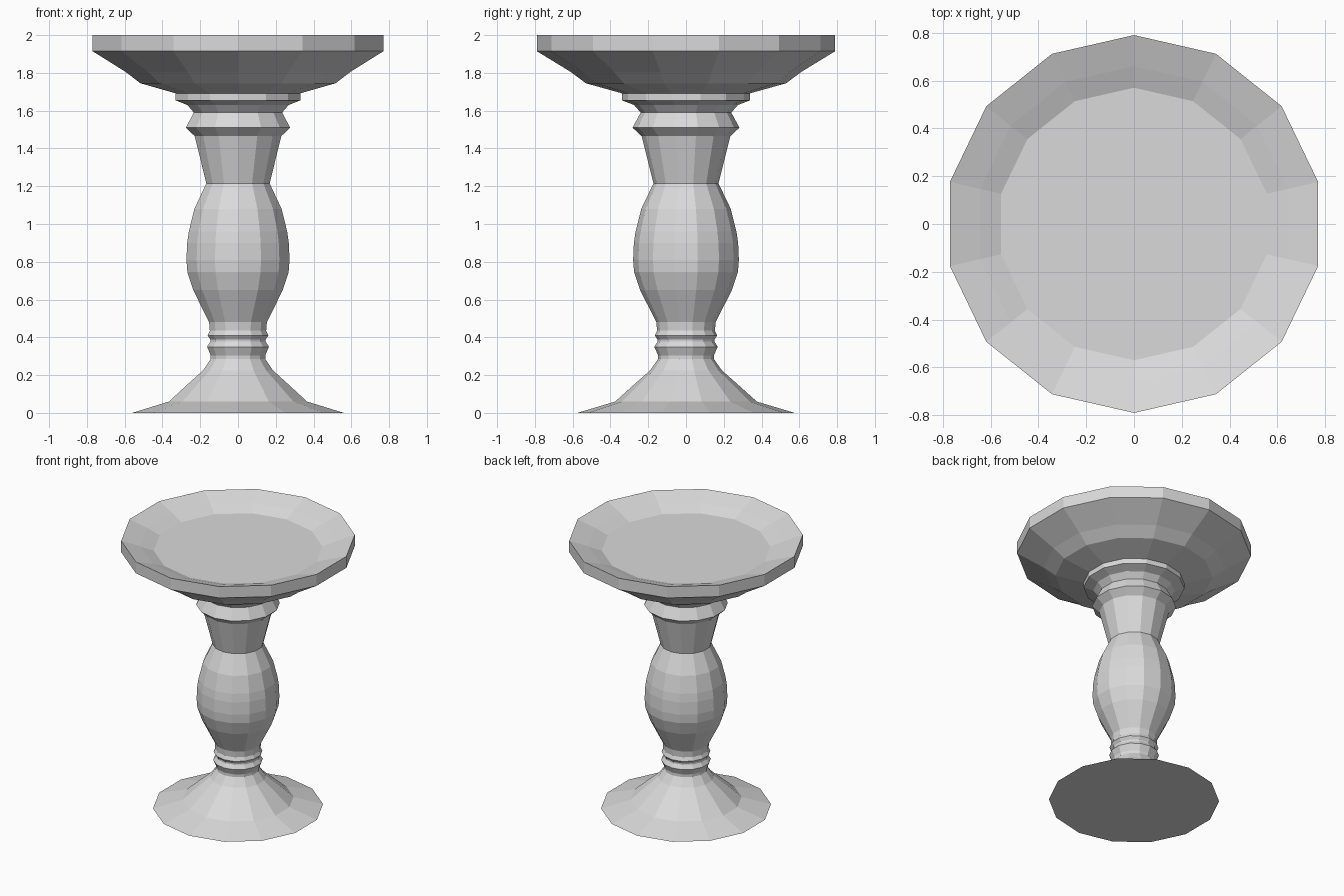
import bpy
import bmesh
from math import cos, sin, pi

SIDES = 14

cube = bpy.data.objects.get("Cube")
if cube:
    bpy.data.objects.remove(cube, do_unlink=True)

stone = bpy.data.materials.new("pale grey stone")
stone.use_nodes = True
grey = (0.7, 0.7, 0.7, 1)
stone.diffuse_color = grey
stone.node_tree.nodes["Principled BSDF"].inputs["Base Color"].default_value = grey


def lathe(name, profile, cap_start=False, cap_end=False):
    """Turn a (radius, height) profile, listed from the outside bottom up."""
    bm = bmesh.new()
    rings = []
    for r, z in profile:
        angles = [pi / 2 + 2 * pi * i / SIDES for i in range(SIDES)]
        rings.append([bm.verts.new((r * cos(a), r * sin(a), z)) for a in angles])
    for low, high in zip(rings, rings[1:]):
        for i in range(SIDES):
            j = (i + 1) % SIDES
            bm.faces.new((low[i], low[j], high[j], high[i]))
    if cap_start:
        bm.faces.new(rings[0][::-1])
    if cap_end:
        bm.faces.new(rings[-1])
    mesh = bpy.data.meshes.new(name)
    bm.to_mesh(mesh)
    bm.free()
    mesh.materials.append(stone)
    obj = bpy.data.objects.new(name, mesh)
    bpy.context.collection.objects.link(obj)
    return obj


# Flared foot with a flat underside
lathe("foot", [(0.575, 0), (0.375, 0.06), (0.275, 0.15), (0.19, 0.225),
               (0.148, 0.285)], cap_start=True)

# Two beads between foot and baluster
lathe("bead_rings", [(0.148, 0.285), (0.148, 0.305), (0.168, 0.35),
                     (0.15, 0.378), (0.15, 0.388), (0.165, 0.41),
                     (0.153, 0.435), (0.157, 0.48)])

# Swelling baluster
lathe("baluster", [(0.157, 0.48), (0.243, 0.65), (0.275, 0.745), (0.28, 0.81),
                   (0.276, 0.9), (0.267, 0.96), (0.237, 1.08), (0.172, 1.215)])

# Tapered neck, collar and top disc
lathe("neck", [(0.172, 1.215), (0.235, 1.465)])
lathe("collar", [(0.235, 1.465), (0.283, 1.51), (0.24, 1.59), (0.275, 1.63),
                 (0.34, 1.655), (0.34, 1.692)])

# Wide bowl with a shallow dish inside
lathe("bowl", [(0.34, 1.692), (0.53, 1.745), (0.61, 1.805), (0.79, 1.915),
               (0.79, 2), (0.66, 1.955), (0.57, 1.92)], cap_end=True)
